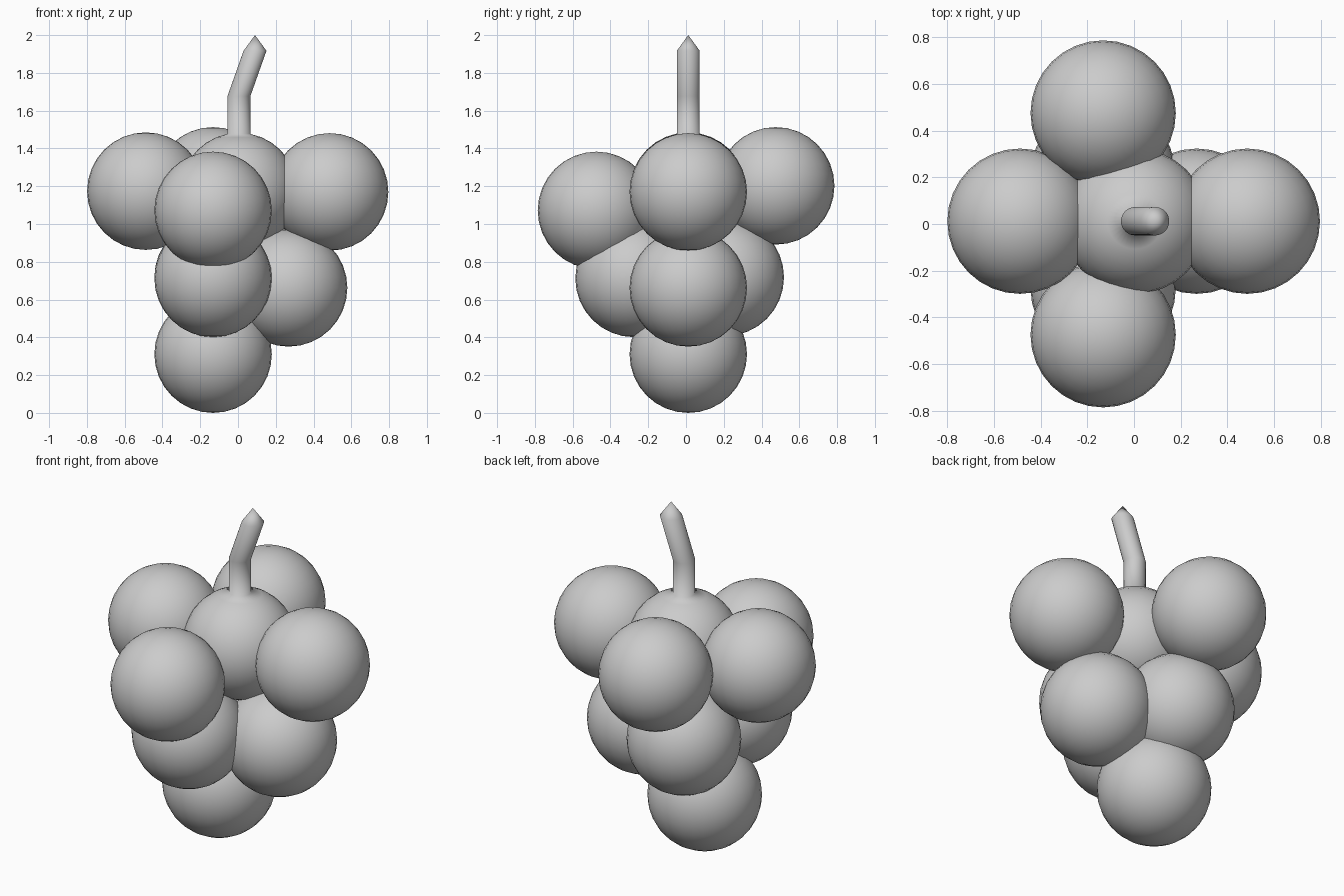
import bpy
import bmesh
from mathutils import Vector

if "Cube" in bpy.data.objects:
    bpy.data.objects.remove(bpy.data.objects["Cube"])

R = 0.311   # grape radius


def grape(name, loc, stem_steps=()):
    """Sphere; stem_steps pull the pole cap upward as successive extrusions."""
    bm = bmesh.new()
    bmesh.ops.create_uvsphere(bm, u_segments=32, v_segments=16, radius=R)
    if stem_steps:
        bm.verts.ensure_lookup_table()
        pole = max(bm.verts, key=lambda v: v.co.z)
        for step in stem_steps:
            faces = list(pole.link_faces)
            res = bmesh.ops.extrude_face_region(bm, geom=faces)
            bmesh.ops.delete(bm, geom=[f for f in faces if f.is_valid], context='FACES')
            new = [g for g in res["geom"] if isinstance(g, bmesh.types.BMVert)]
            bmesh.ops.translate(bm, verts=new, vec=Vector(step))
            pole = max(new, key=lambda v: v.co.z)
        pole.co.z = 2.0 - loc[2]          # pointed stem tip
    bmesh.ops.recalc_face_normals(bm, faces=bm.faces)
    for f in bm.faces:
        f.smooth = True
    me = bpy.data.meshes.new(name)
    bm.to_mesh(me)
    bm.free()
    ob = bpy.data.objects.new(name, me)
    ob.location = loc
    bpy.context.collection.objects.link(ob)
    return ob


# centre grape with the bent stem drawn out of its top
grape("centre_grape_with_stem", (0.005, 0.012, 1.172),
      [(0, 0, 0.20), (0.085, 0, 0.24)])

# remaining grapes: upper ring, middle ring, bottom
grapes = {
    "upper_left_grape": (-0.488, 0.012, 1.174),
    "upper_right_grape": (0.485, 0.012, 1.170),
    "upper_back_grape": (-0.132, 0.475, 1.202),
    "upper_front_grape": (-0.132, -0.474, 1.072),
    "middle_front_grape": (-0.132, -0.275, 0.712),
    "middle_right_grape": (0.268, 0.012, 0.662),
    "middle_back_grape": (-0.132, 0.208, 0.718),
    "bottom_grape": (-0.132, 0.012, 0.311),
}
for name, loc in grapes.items():
    grape(name, loc)
